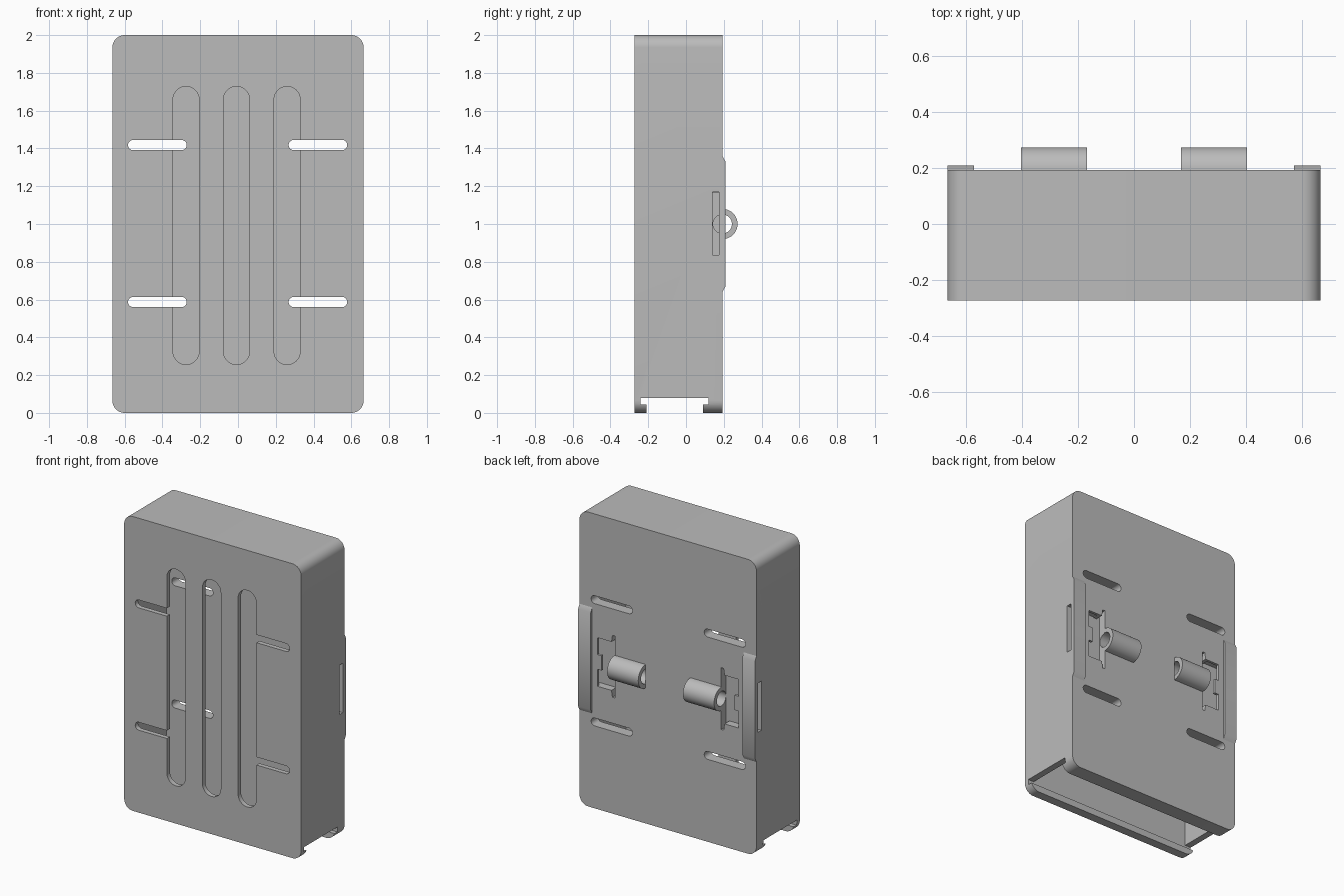
import bpy, bmesh, math
from mathutils import Vector

if "Cube" in bpy.data.objects:
    bpy.data.objects.remove(bpy.data.objects["Cube"])

grey = bpy.data.materials.new("grey plastic")
grey.diffuse_color = (0.5, 0.5, 0.5, 1)
grey.use_nodes = True
grey.node_tree.nodes["Principled BSDF"].inputs["Base Color"].default_value = grey.diffuse_color

FRONT, BACK, HALF = -0.272, 0.193, 0.665


def prism(name, outline, axis, lo, hi):
    """Extrude an outline, (x, z) along y or (y, z) along x, from lo to hi."""
    def place(p, t):
        return Vector((p[0], t, p[1])) if axis == "y" else Vector((t, p[0], p[1]))
    bm = bmesh.new()
    ends = [[bm.verts.new(place(p, t)) for p in outline] for t in (lo, hi)]
    n = len(outline)
    for ring in ends:
        bm.faces.new(ring)
    for i in range(n):
        j = (i + 1) % n
        bm.faces.new((ends[0][i], ends[0][j], ends[1][j], ends[1][i]))
    bmesh.ops.recalc_face_normals(bm, faces=bm.faces)
    mesh = bpy.data.meshes.new(name)
    bm.to_mesh(mesh)
    bm.free()
    mesh.materials.append(grey)
    obj = bpy.data.objects.new(name, mesh)
    bpy.context.collection.objects.link(obj)
    return obj


def rect(a0, a1, b0, b1):
    return [(a0, b0), (a1, b0), (a1, b1), (a0, b1)]


def rounded(a0, a1, b0, b1, r, steps=10):
    """Rectangle outline with rounded corners; a slot when r is half its width."""
    pts = []
    corners = [(a1 - r, b1 - r), (a0 + r, b1 - r), (a0 + r, b0 + r), (a1 - r, b0 + r)]
    for k, (a, b) in enumerate(corners):
        for i in range(steps + 1):
            t = math.pi / 2 * (k + i / steps)
            p = (a + r * math.cos(t), b + r * math.sin(t))
            if not pts or math.dist(p, pts[-1]) > 1e-5:
                pts.append(p)
    if math.dist(pts[0], pts[-1]) < 1e-5:
        pts.pop()
    return pts


def arc(c, r, a0, a1, steps):
    return [(c[0] + r * math.cos(a0 + (a1 - a0) * i / steps),
             c[1] + r * math.sin(a0 + (a1 - a0) * i / steps)) for i in range(steps + 1)]


def select(obj):
    bpy.ops.object.select_all(action="DESELECT")
    obj.select_set(True)
    bpy.context.view_layer.objects.active = obj


def cut(body, outline, axis, lo, hi):
    """Subtract a prism from the body."""
    tool = prism("cutter", outline, axis, lo, hi)
    mod = body.modifiers.new("cut", "BOOLEAN")
    mod.operation, mod.solver, mod.object = "DIFFERENCE", "EXACT", tool
    select(body)
    bpy.ops.object.modifier_apply(modifier=mod.name)
    bpy.data.objects.remove(tool)


# Case with rounded corners, hollow and open at the bottom
case = prism("case", rounded(-HALF, HALF, 0, 2, 0.065), "y", FRONT, BACK)
cut(case, rect(-0.62, 0.62, 0.06, 1.95), "y", -0.24, 0.12)

# Sliding lid channel with two retaining lips
cut(case, rect(-0.24, 0.12, 0.045, 0.08), "x", -1, 1)
cut(case, rect(-0.21, 0.09, -0.1, 0.06), "x", -1, 1)

# Three long vertical slots in the front wall
for x in (-0.275, -0.008, 0.26):
    cut(case, rounded(x - 0.069, x + 0.069, 0.256, 1.728, 0.069), "y", -0.4, -0.1)

# Four horizontal slots through both walls
for z in (0.587, 1.418):
    for a, b in ((-0.582, -0.272), (0.268, 0.578)):
        cut(case, rounded(a, b, z - 0.027, z + 0.027, 0.027), "y", -0.5, 0.5)

for s, side in ((-1, "left"), (1, "right")):
    # Latch pocket in the back, with a tongue and corner reliefs
    pocket = [(0.40, 0.79), (0.418, 0.79), (0.425, 0.835), (0.53, 0.835),
              (0.53, 0.95), (0.50, 0.95)]
    pocket += [(x, 2 - z) for x, z in reversed(pocket)]
    cut(case, [(s * x, z) for x, z in pocket], "y", 0.14, 0.4)

    # Narrow slot from the side into the pocket
    lo, hi = sorted((s * 0.45, s * 0.8))
    cut(case, rect(0.14, 0.175, 0.835, 1.17), "x", lo, hi)

    # Round bore and the half-sunk tube around it
    lo, hi = sorted((s * 0.168, s * 0.41))
    cut(case, arc((BACK, 1), 0.05, 0, 2 * math.pi, 32)[:-1], "x", lo, hi)
    lo, hi = sorted((s * 0.168, s * 0.402))
    ring = arc((BACK, 1), 0.08, -math.pi / 2, math.pi / 2, 20)
    ring += arc((BACK, 1), 0.05, math.pi / 2, -math.pi / 2, 16)
    prism(side + "_tube", ring, "x", lo, hi)

    # Raised grip rail with sloped ends
    lo, hi = sorted((s * 0.57, s * HALF))
    rail = [(BACK, 0.64), (0.209, 0.67), (0.209, 1.33), (BACK, 1.36)]
    prism(side + "_rail", rail, "x", lo, hi)

# Smooth the curved walls, keep the edges sharp
for obj in list(bpy.context.scene.objects):
    select(obj)
    bpy.ops.object.shade_smooth_by_angle(angle=math.radians(30))
